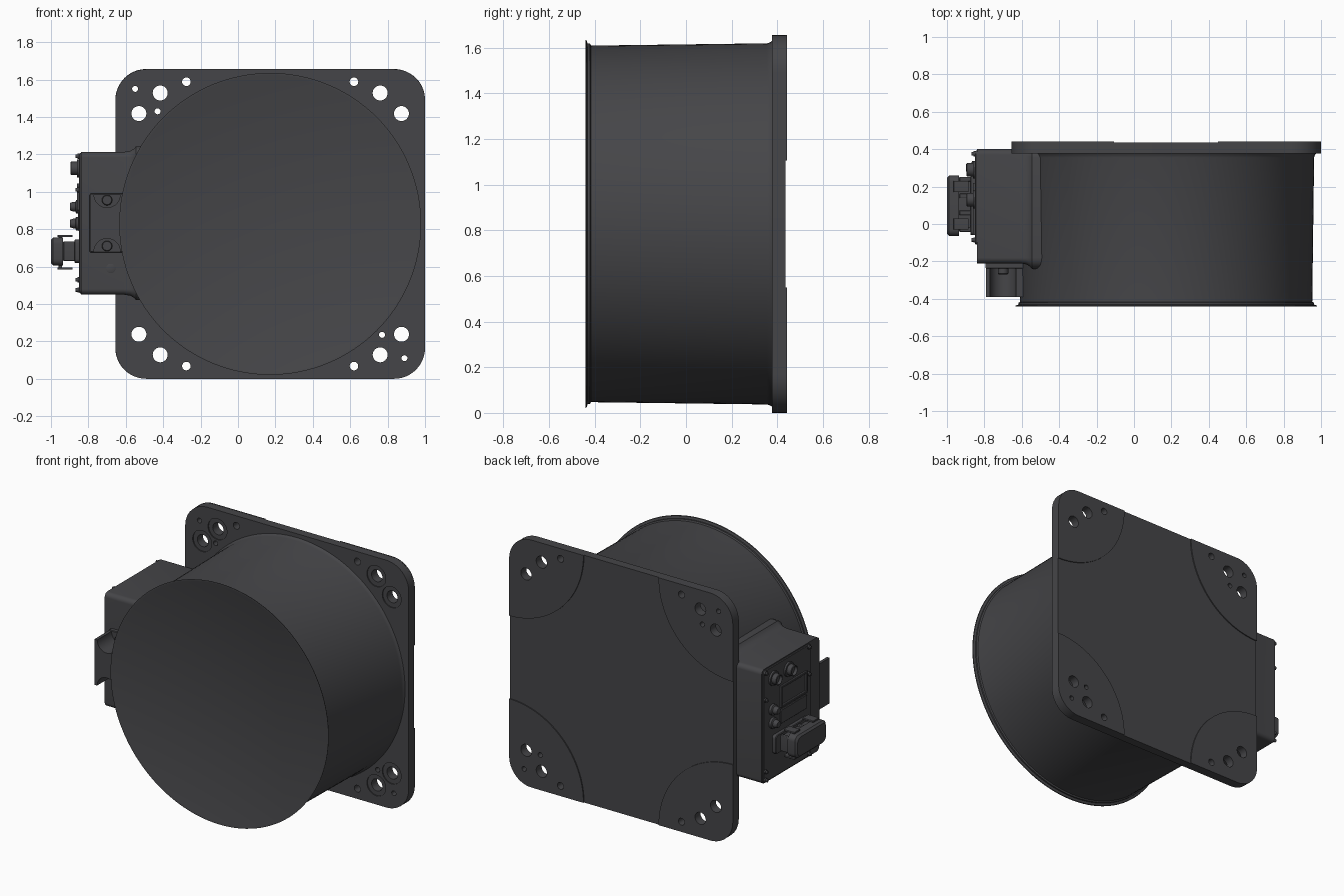
import bpy, bmesh
from math import sin, cos, pi

if "Cube" in bpy.data.objects:
    bpy.data.objects.remove(bpy.data.objects["Cube"])

CX, CZ = 0.172, 0.828          # drum and plate centre
mat = bpy.data.materials.new("dark_grey")
mat.diffuse_color = (0.06, 0.06, 0.065, 1)
mat.use_nodes = True
mat.node_tree.nodes["Principled BSDF"].inputs["Base Color"].default_value = mat.diffuse_color


def place(axis, u, v, d):
    return (d, u, v) if axis == 'x' else (u, d, v)


def arc(cu, cv, r, a0, a1, n):
    return [(cu + r * cos(a0 + (a1 - a0) * i / n), cv + r * sin(a0 + (a1 - a0) * i / n))
            for i in range(n + 1)]


def circle(cu, cv, r, n=32):
    return arc(cu, cv, r, 0, 2 * pi, n)[:-1]


def rrect(u0, u1, v0, v1, r, n=6):
    q = pi / 2
    return (arc(u1 - r, v1 - r, r, 0, q, n) + arc(u0 + r, v1 - r, r, q, 2 * q, n)
            + arc(u0 + r, v0 + r, r, 2 * q, 3 * q, n) + arc(u1 - r, v0 + r, r, 3 * q, 4 * q, n))


def loft(name, axis, solids):
    """Each solid is a list of (depth, outline); outlines are bridged and capped."""
    bm = bmesh.new()
    for sections in solids:
        rings = [[bm.verts.new(place(axis, u, v, d)) for u, v in pts] for d, pts in sections]
        for a, b in zip(rings, rings[1:]):
            n = len(a)
            for i in range(n):
                bm.faces.new((a[i], a[(i + 1) % n], b[(i + 1) % n], b[i]))
        bm.faces.new(rings[0])
        bm.faces.new(rings[-1])
    bmesh.ops.recalc_face_normals(bm, faces=bm.faces)
    me = bpy.data.meshes.new(name)
    bm.to_mesh(me)
    bm.free()
    ob = bpy.data.objects.new(name, me)
    bpy.context.collection.objects.link(ob)
    me.materials.append(mat)
    return ob


def turned(name, axis, u, v, profile, n=32):
    return loft(name, axis, [[(d, circle(u, v, r, n)) for r, d in profile]])


def block(name, axis, d0, d1, u0, u1, v0, v1, r=0.01, c=0.004):
    s = 1 if d1 > d0 else -1
    inner = rrect(u0 + c, u1 - c, v0 + c, v1 - c, r)
    outer = rrect(u0, u1, v0, v1, r)
    return loft(name, axis, [[(d0, outer), (d1 - s * c, outer), (d1, inner)]])


# Mounting plate with raised quarter-round corner pads on the back
plate = loft("mounting_plate", 'y', [[(0.377, rrect(-0.655, 1, 0, 1.655, 0.165, 12)),
                                      (0.435, rrect(-0.655, 1, 0, 1.655, 0.165, 12))]])
pad = arc(0.165, 0.165, 0.165, pi, 1.5 * pi, 12) + arc(0, 0, 0.55, 0, pi / 2, 32)
drilled = [plate]
for sx in (-1, 1):
    for sz in (-1, 1):
        pts = [(CX + sx * (0.828 - u), CZ + sz * (0.828 - v)) for u, v in pad]
        drilled.append(loft("corner_pad", 'y', [[(0.435, pts), (0.442, pts)]]))

# Drill pattern: counterbored bolt holes, medium holes and dowel holes
holes = []
for sx in (-1, 1):
    for sz in (-1, 1):
        for u, v in ((0.702, 0.59), (0.588, 0.70)):
            x, z = CX + sx * u, CZ + sz * v
            holes.append([(d, circle(x, z, r)) for d, r in
                          ((0.3, 0.07), (0.384, 0.07), (0.384, 0.04), (0.5, 0.04))])
        c = circle(CX + sx * 0.448, CZ + sz * 0.76, 0.023, 24)
        holes.append([(0.3, c), (0.5, c)])
for x, z in ((-0.55, 1.55), (-0.43, 1.43), (0.77, 0.235), (0.89, 0.11)):
    c = circle(x, z, 0.016, 20)
    holes.append([(0.3, c), (0.5, c)])
cutter = loft("hole_cutter", 'y', holes)
cutter.hide_render = True
for ob in drilled:
    m = ob.modifiers.new("holes", 'BOOLEAN')
    m.object, m.operation, m.solver = cutter, 'DIFFERENCE', 'EXACT'
    bpy.context.view_layer.objects.active = ob
    bpy.ops.object.modifier_apply(modifier=m.name)
bpy.data.objects.remove(cutter)

# Drum with flared front lip and a fillet where it meets the plate
turned("drum", 'y', CX, CZ, [
    (0.785, -0.437), (0.795, -0.441), (0.807, -0.441), (0.805, -0.436), (0.79, -0.431),
    (0.79, -0.421), (0.781, -0.416), (0.791, 0.355), (0.795, 0.368), (0.803, 0.38)], 128)

# Side housing, flaring where it joins the drum
loft("side_housing", 'x', [[(x, rrect(-0.21 - g, 0.40 + g * 0.5, 0.45 - g, 1.213 + g, 0.03 + g))
                            for x, g in ((-0.84, 0), (-0.61, 0), (-0.575, 0.006),
                                         (-0.555, 0.018), (-0.545, 0.03), (-0.4, 0.03))]])
block("housing_cover", 'x', -0.83, -0.849, -0.11, 0.392, 0.457, 1.206, 0.02)
turned("housing_plug", 'y', -0.68, 0.59, [(0.025, -0.2), (0.025, -0.213), (0.02, -0.215)])

# Notched bracket on the front of the housing
k = 0.07
notched = ([(-0.79, 0.68)] + arc(-0.70, 0.68, k, pi, 0, 14) + [(-0.55, 0.68), (-0.55, 0.985)]
           + arc(-0.70, 0.985, k, 0, -pi, 14) + [(-0.79, 0.985)])
loft("bracket", 'y', [[(-0.39, notched), (-0.235, notched)]])
block("bracket_base", 'y', -0.19, -0.238, -0.795, -0.55, 0.675, 0.99)
for z in (0.71, 0.955):
    turned("bracket_bolt", 'y', -0.70, z, [(0.028, -0.23), (0.028, -0.265), (0.024, -0.269)], 24)

# Cover screws
for y in (0.375, -0.085):
    for z in (1.19, 1.01, 0.53, 0.475):
        turned("cover_screw", 'x', y, z, [(0.014, -0.84), (0.014, -0.858), (0.01, -0.858),
                                          (0.01, -0.868)], 16)

# Round sockets: two large on top, two small below
for y in (0.29, 0.13):
    turned("large_socket", 'x', y, 1.125, [(0.048, -0.845), (0.048, -0.862), (0.036, -0.862),
                                           (0.036, -0.893), (0.029, -0.896), (0.029, -0.875)])
for z in (0.92, 0.83):
    turned("small_socket", 'x', 0.30, z, [(0.036, -0.845), (0.036, -0.865), (0.026, -0.87),
                                          (0.026, -0.88), (0.02, -0.898)], 24)

# Framed panel: four thin bars
for z in (0.90, 1.03):
    block("panel_frame_bar", 'x', -0.845, -0.862, -0.06, 0.22, z, z + 0.014, 0.003, 0.002)
for y in (-0.06, 0.206):
    block("panel_frame_post", 'x', -0.845, -0.862, y, y + 0.014, 0.90, 1.044, 0.003, 0.002)
block("blank_panel", 'x', -0.845, -0.856, -0.06, 0.22, 0.79, 0.885, 0.01)

# Large plug connector with latches and ribs
block("plug_base", 'x', -0.84, -0.875, -0.06, 0.30, 0.62, 0.745, 0.02)
block("plug_neck", 'x', -0.87, -0.945, -0.04, 0.245, 0.64, 0.725, 0.02)
block("plug_head", 'x', -0.935, -1.0, -0.065, 0.26, 0.605, 0.755, 0.035, 0.012)
for y in (-0.03, 0.06, 0.15, 0.24):
    block("plug_rib", 'x', -0.87, -0.935, y - 0.012, y + 0.012, 0.63, 0.735, 0.005)
for y in (0.0, 0.2):
    for z in (0.59, 0.763):
        block("plug_latch", 'x', -0.885, -0.965, y - 0.03, y + 0.03, z - 0.006, z + 0.006, 0.003, 0.002)
        block("latch_post", 'x', -0.94, -0.96, y - 0.015, y + 0.015,
              min(z, 0.74), max(z, 0.61), 0.003, 0.002)

# Smooth curved surfaces while keeping crisp edges
bpy.ops.object.select_all(action='DESELECT')
for ob in bpy.context.collection.objects:
    ob.select_set(True)
    bpy.context.view_layer.objects.active = ob
bpy.ops.object.shade_smooth_by_angle(angle=0.5)
